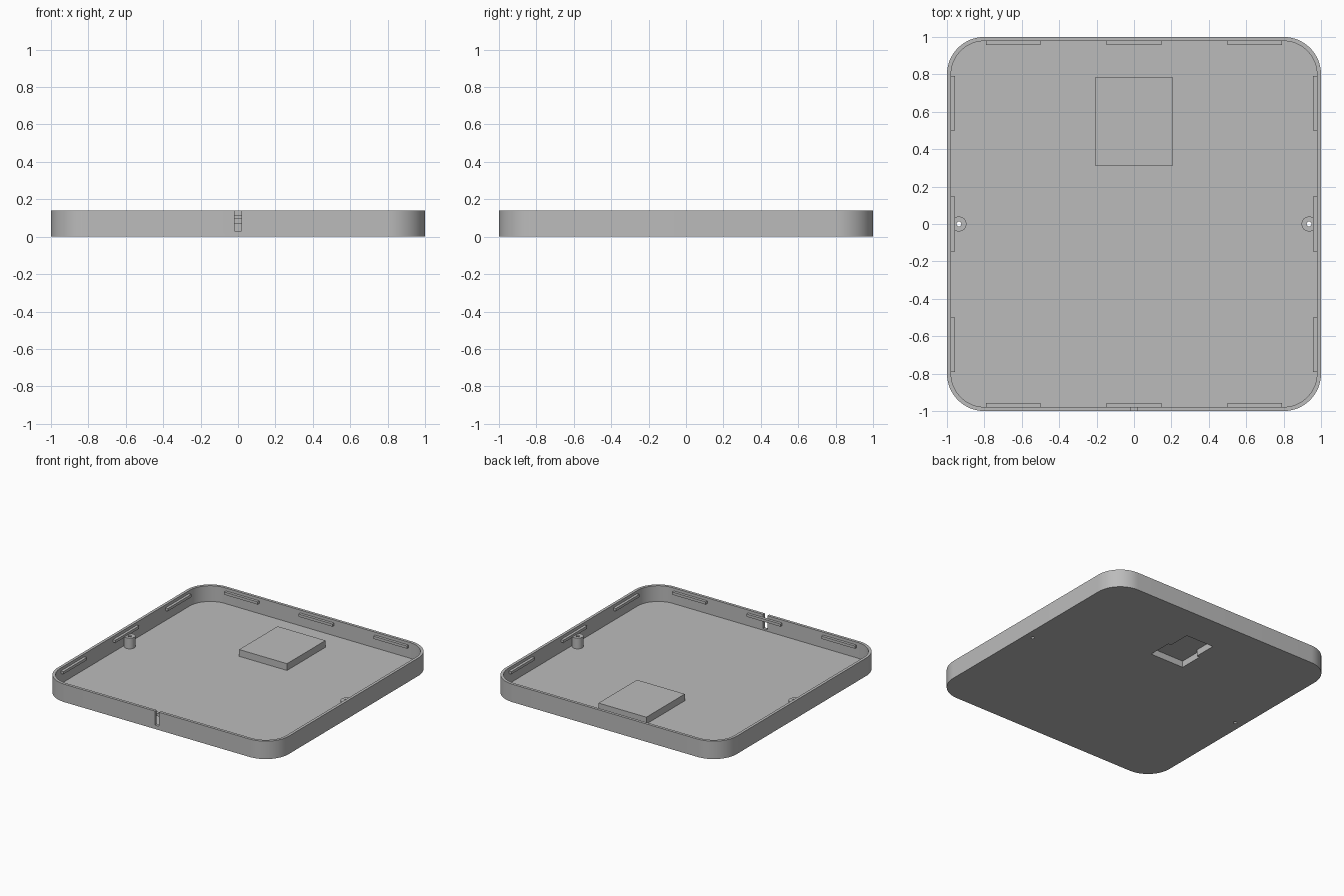
import bpy, bmesh, math

cube = bpy.data.objects.get("Cube")
if cube:
    bpy.data.objects.remove(cube, do_unlink=True)

HEIGHT, FLOOR, WALL, RADIUS = 0.14, 0.017, 0.022, 0.2

grey = bpy.data.materials.new("plain_grey")
grey.use_nodes = True
COLOUR = (0.5, 0.5, 0.5, 1)
grey.diffuse_color = COLOUR
for node in grey.node_tree.nodes:
    if node.type == "BSDF_PRINCIPLED":
        node.inputs["Base Color"].default_value = COLOUR


def prism(name, outline, z0, z1):
    """Closed solid made by raising a flat outline from z0 to z1."""
    bm = bmesh.new()
    base = bm.faces.new([bm.verts.new((x, y, z0)) for x, y in outline])
    top = bmesh.ops.extrude_face_region(bm, geom=[base])["geom"]
    verts = [g for g in top if isinstance(g, bmesh.types.BMVert)]
    bmesh.ops.translate(bm, verts=verts, vec=(0, 0, z1 - z0))
    bmesh.ops.recalc_face_normals(bm, faces=bm.faces)
    mesh = bpy.data.meshes.new(name)
    bm.to_mesh(mesh)
    bm.free()
    mesh.materials.append(grey)
    obj = bpy.data.objects.new(name, mesh)
    bpy.context.collection.objects.link(obj)
    return obj


def rectangle(x0, x1, y0, y1):
    return [(x0, y0), (x1, y0), (x1, y1), (x0, y1)]


def circle(cx, cy, r, n=32):
    return [(cx + r * math.cos(math.tau * i / n), cy + r * math.sin(math.tau * i / n))
            for i in range(n)]


def rounded_square(half, r, steps=16):
    pts = []
    for corner, (sx, sy) in enumerate([(1, 1), (-1, 1), (-1, -1), (1, -1)]):
        for i in range(steps + 1):
            a = math.pi / 2 * (corner + i / steps)
            pts.append((sx * (half - r) + r * math.cos(a), sy * (half - r) + r * math.sin(a)))
    return pts


def activate(obj):
    bpy.ops.object.select_all(action="DESELECT")
    obj.select_set(True)
    bpy.context.view_layer.objects.active = obj


def cut(obj, outline, z0, z1):
    cutter = prism("cutter", outline, z0, z1)
    cutter.hide_render = True
    activate(obj)
    mod = obj.modifiers.new("cut", "BOOLEAN")
    mod.operation, mod.solver, mod.object = "DIFFERENCE", "EXACT", cutter
    bpy.ops.object.modifier_apply(modifier=mod.name)
    bpy.data.objects.remove(cutter, do_unlink=True)


def smooth(obj):
    activate(obj)
    bpy.ops.object.shade_smooth_by_angle(angle=math.radians(30))


# Shallow tray with rounded corners
tray = prism("tray", rounded_square(1, RADIUS), 0, HEIGHT)
cut(tray, rounded_square(1 - WALL, RADIUS - WALL), FLOOR, HEIGHT + 0.1)

# Narrow slot through the front wall
cut(tray, rectangle(-0.019, 0.019, -1.1, -1 + WALL + 0.004), 0.03, HEIGHT + 0.1)

# Raised block on the floor with a stepped recess open underneath
block = prism("raised_block", rectangle(-0.207, 0.207, 0.31, 0.785), FLOOR, 0.07)
half_recess = [(0.145, 0.363), (0.145, 0.55), (0.12, 0.55), (0.12, 0.725)]
recess = half_recess + [(-x, y) for x, y in reversed(half_recess)]
for part in (tray, block):
    cut(part, recess, -0.1, 0.05)

# Screw posts, drilled through the floor
for side, sx in (("left", 1), ("right", -1)):
    post = prism(side + "_screw_post", circle(sx * 0.936, 0, 0.04), FLOOR, 0.1)
    for part in (post, tray):
        cut(part, circle(sx * 0.936, 0, 0.013, 20), -0.1, 0.2)
    smooth(post)
smooth(tray)

# Snap ridges, three along each wall
OUT, IN = 1 - WALL + 0.003, 0.957
for start, end in ((-0.79, -0.5), (-0.147, 0.147), (0.5, 0.79)):
    for s, (x_name, y_name) in ((1, ("left", "back")), (-1, ("right", "front"))):
        near, far = sorted((s * IN, s * OUT))
        prism(y_name + "_snap_ridge", rectangle(start, end, near, far), 0.096, 0.117)
        prism(x_name + "_snap_ridge", rectangle(near, far, start, end), 0.096, 0.117)
